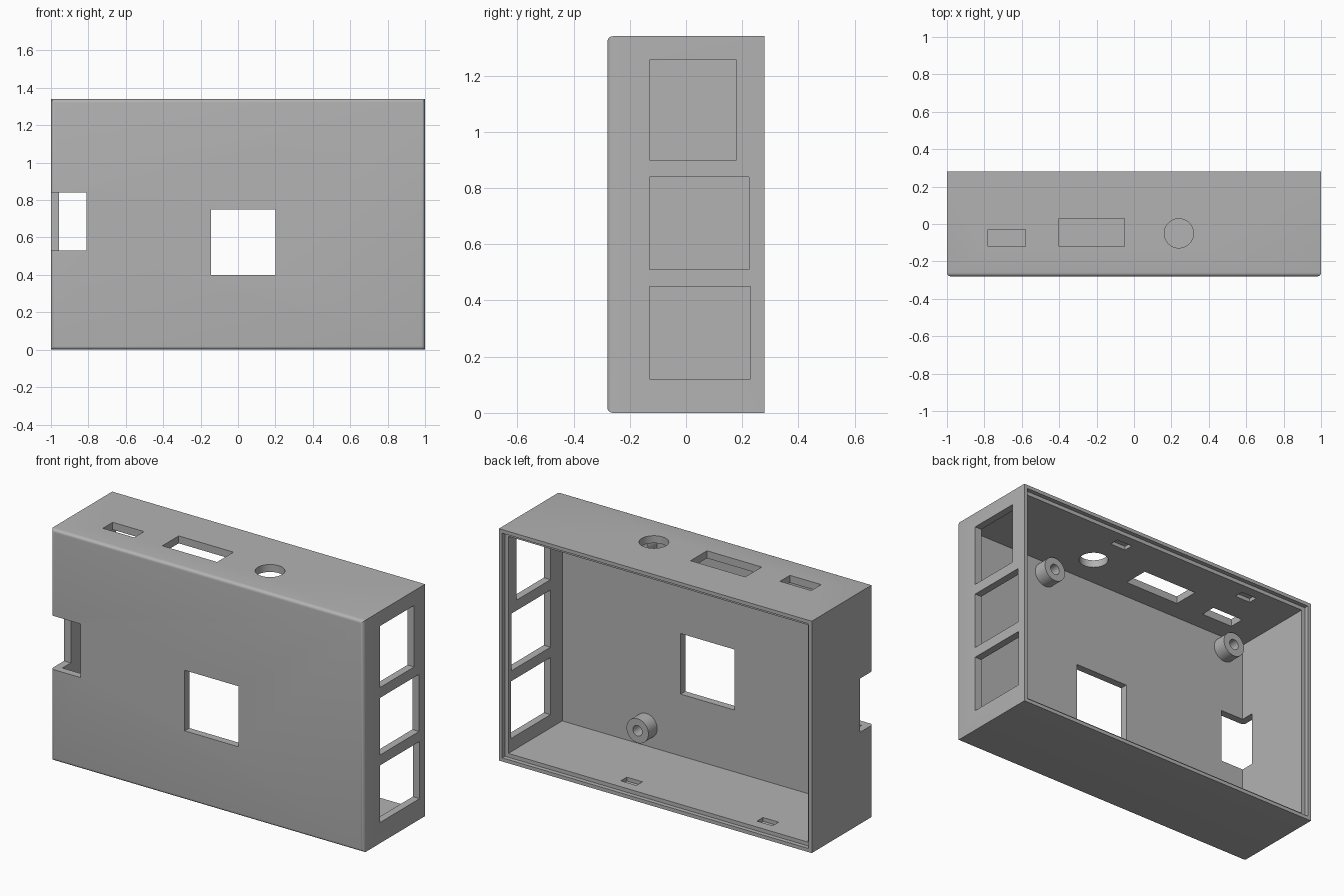
import bpy, bmesh, math
from mathutils import Matrix, Vector

if "Cube" in bpy.data.objects:
    bpy.data.objects.remove(bpy.data.objects["Cube"])

W, D, H = 2.0, 0.56, 1.34      # outer size
T = 0.043                      # wall thickness

grey = bpy.data.materials.new("light grey plastic")
grey.diffuse_color = (0.45, 0.45, 0.45, 1)
grey.use_nodes = True
grey.node_tree.nodes["Principled BSDF"].inputs["Base Color"].default_value = grey.diffuse_color


def new_object(name, bm):
    mesh = bpy.data.meshes.new(name)
    bmesh.ops.recalc_face_normals(bm, faces=bm.faces)
    bm.to_mesh(mesh)
    bm.free()
    mesh.materials.append(grey)
    obj = bpy.data.objects.new(name, mesh)
    bpy.context.collection.objects.link(obj)
    return obj


def add_box(bm, x, y, z):
    """Box from (min, max) ranges."""
    centre = Vector((sum(x) / 2, sum(y) / 2, sum(z) / 2))
    size = (x[1] - x[0], y[1] - y[0], z[1] - z[0])
    m = Matrix.Translation(centre) @ Matrix.Diagonal((*size, 1))
    return bmesh.ops.create_cube(bm, size=1, matrix=m)["verts"]


def cut(obj, bm):
    """Subtract the cutter mesh from obj and discard the cutter."""
    cutter = new_object("cutter", bm)
    cutter.hide_render = True
    mod = obj.modifiers.new("cut", "BOOLEAN")
    mod.operation, mod.solver, mod.object = "DIFFERENCE", "EXACT", cutter
    bpy.context.view_layer.objects.active = obj
    bpy.ops.object.modifier_apply(modifier=mod.name)
    bpy.data.objects.remove(cutter)


def smooth(obj):
    bpy.ops.object.select_all(action="DESELECT")
    obj.select_set(True)
    bpy.context.view_layer.objects.active = obj
    bpy.ops.object.shade_smooth_by_angle(angle=math.radians(35))


# Case block with rounded edges round the front face
bm = bmesh.new()
add_box(bm, (-W / 2, W / 2), (-D / 2, D / 2), (0, H))
front = [e for e in bm.edges if all(v.co.y < 0 for v in e.verts)]
bmesh.ops.bevel(bm, geom=front, offset=0.02, segments=5, profile=0.5, affect="EDGES")
case = new_object("case_shell", bm)

# Hollow, then the stepped rim round the open back
for t, y0 in ((T, -D / 2 + T), (0.021, D / 2 - 0.025)):
    bm = bmesh.new()
    add_box(bm, (-W / 2 + t, W / 2 - t), (y0, 0.5), (t, H - t))
    cut(case, bm)

# Port openings
bm = bmesh.new()
add_box(bm, (-0.145, 0.20), (-0.4, -0.15), (0.40, 0.75))          # front window
add_box(bm, (-1.1, -0.81), (-0.4, -0.16), (0.53, 0.84))           # left corner notch
for y1, z0, z1 in ((0.18, 0.90, 1.255), (0.225, 0.51, 0.84), (0.23, 0.12, 0.45)):
    add_box(bm, (0.9, 1.1), (-0.13, y1), (z0, z1))                # right side ports
for x0, x1, y1 in ((-0.78, -0.58, -0.03), (-0.40, -0.05, 0.03)):
    add_box(bm, (x0, x1), (-0.12, y1), (1.25, 1.4))               # top ports
bmesh.ops.create_cone(bm, cap_ends=True, segments=48, radius1=0.078, radius2=0.078,
                      depth=0.2, matrix=Matrix.Translation((0.24, -0.05, H)))
# Blind clip slots inside floor and ceiling
for x in (-0.64, 0.23):
    for z in (T, H - T):
        add_box(bm, (x - 0.05, x + 0.05), (0.14, 0.195), (z - 0.022, z + 0.022))
cut(case, bm)
smooth(case)

# Four hollow mounting posts on the inside of the front wall
Y0, Y1 = -D / 2 + T - 0.005, -D / 2 + T + 0.08
for i, x in enumerate((-0.83, 0.42)):
    for j, z in enumerate((0.16, 1.22)):
        bm = bmesh.new()
        profile = [(0.03, Y0), (0.07, Y0), (0.07, Y1), (0.03, Y1)]
        vs = [bm.verts.new((x + r, y, z)) for r, y in profile]
        es = [bm.edges.new((vs[k], vs[(k + 1) % 4])) for k in range(4)]
        bmesh.ops.spin(bm, geom=vs + es, cent=(x, 0, z), axis=(0, 1, 0),
                       angle=math.tau, steps=40, use_merge=True)
        bmesh.ops.remove_doubles(bm, verts=bm.verts, dist=1e-5)
        smooth(new_object(f"mounting_post_{i * 2 + j + 1}", bm))
